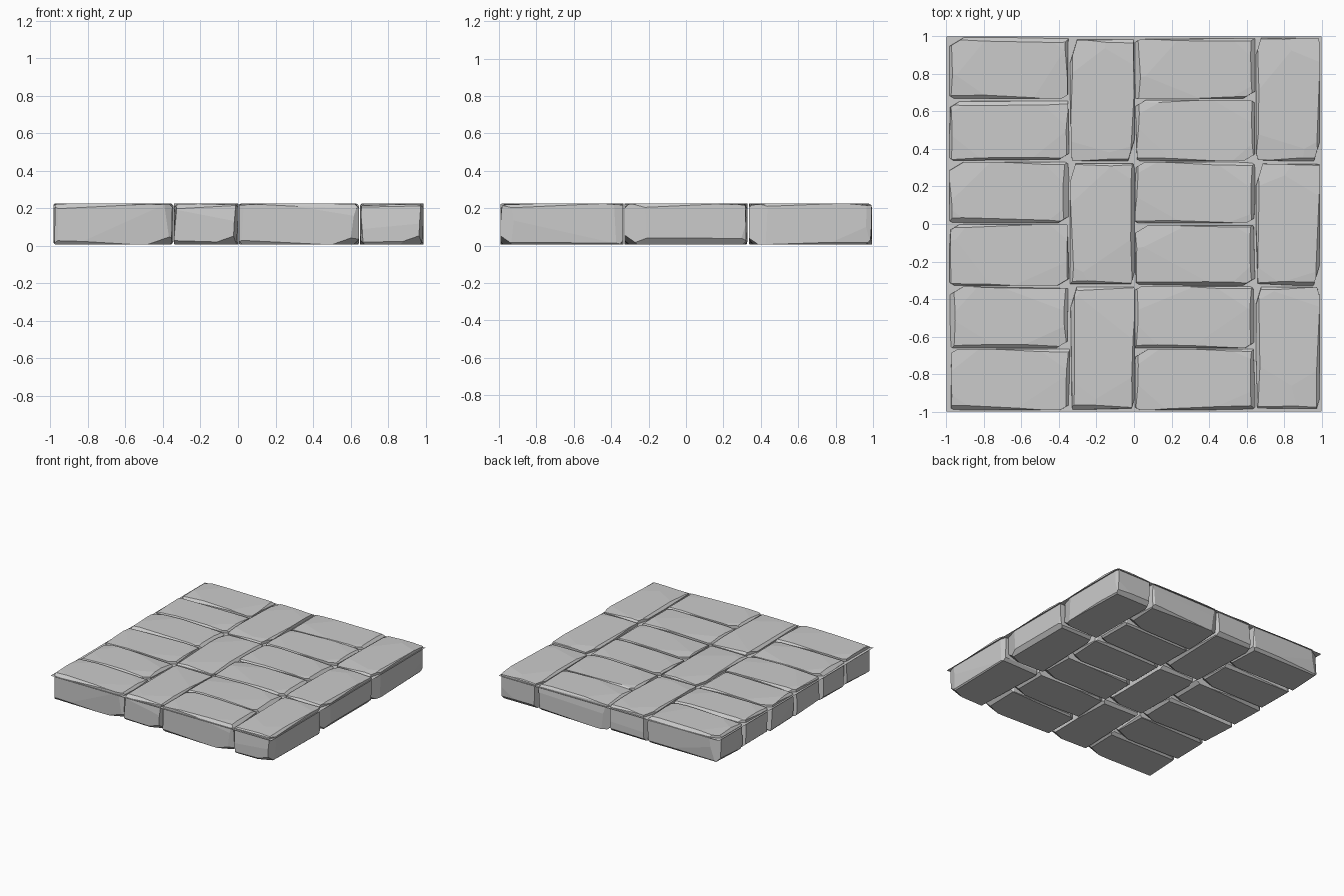
import bpy, bmesh, random
from mathutils import Vector

if "Cube" in bpy.data.objects:
    bpy.data.objects.remove(bpy.data.objects["Cube"])

random.seed(7)

stone_mat = bpy.data.materials.new("grey stone")
stone_mat.diffuse_color = (0.6, 0.6, 0.6, 1)
stone_mat.use_nodes = True
stone_mat.node_tree.nodes["Principled BSDF"].inputs["Base Color"].default_value = stone_mat.diffuse_color


def chop(bm, half, normal, depth):
    """Slice a flat facet off a block, 'depth' in from its outermost point."""
    n = Vector(normal).normalized()
    reach = sum(abs(n[i]) * half[i] for i in range(3)) - depth
    cut = bmesh.ops.bisect_plane(bm, geom=bm.verts[:] + bm.edges[:] + bm.faces[:],
                                 plane_co=n * reach, plane_no=n, clear_outer=True, dist=1e-5)
    edges = [e for e in cut["geom_cut"] if isinstance(e, bmesh.types.BMEdge)]
    if edges:
        bmesh.ops.holes_fill(bm, edges=edges, sides=0)


def stone(name, x0, x1, y0, y1):
    half = Vector(((x1 - x0) / 2, (y1 - y0) / 2, 0.109))
    bm = bmesh.new()
    bmesh.ops.create_cube(bm, size=1)
    bmesh.ops.scale(bm, vec=half * 2, verts=bm.verts)
    r = random.uniform
    long_x = half.x > half.y
    # upright corners: biggest at back left and front right
    for sx, sy, d in ((-1, 1, 0.035), (1, -1, 0.03), (-1, -1, 0.014), (1, 1, 0.012)):
        nx, ny = (0.6, 1) if long_x else (1, 0.3)
        chop(bm, half, (sx * nx, sy * ny, r(-0.1, 0.1)), d * r(0.8, 1.2))
    # worn upper and lower edges
    for sz in (1, -1):
        for s in (-1, 1):
            chop(bm, half, (s, r(-0.06, 0.06), sz * r(0.8, 1.2)), r(0.012, 0.022))
            chop(bm, half, (r(-0.06, 0.06), s, sz * r(0.8, 1.2)), r(0.012, 0.022))
    # chipped lower corner
    chop(bm, half, (0.35, -0.8, -1), r(0.03, 0.05))
    # shallow facets on the walking surface
    for sx, sy in ((1, -1), (-1, 1), (1, 1), (-1, -1)):
        chop(bm, half, (sx * r(0.02, 0.06), sy * r(0.03, 0.1), 1), r(0.005, 0.013))
    # shallow facets on the sides
    for s in (-1, 1):
        chop(bm, half, (s, r(-0.06, 0.06), r(-0.12, 0.12)), r(0.006, 0.012))
        chop(bm, half, (r(-0.05, 0.05), s, r(-0.12, 0.12)), r(0.006, 0.012))
    bmesh.ops.recalc_face_normals(bm, faces=bm.faces)
    add(name, bm, ((x0 + x1) / 2, (y0 + y1) / 2, 0.116))


def add(name, bm, location):
    mesh = bpy.data.meshes.new(name)
    bm.to_mesh(mesh)
    bm.free()
    mesh.materials.append(stone_mat)
    obj = bpy.data.objects.new(name, mesh)
    obj.location = location
    bpy.context.collection.objects.link(obj)


# mortar sheet between the stones
bm = bmesh.new()
bmesh.ops.create_grid(bm, x_segments=1, y_segments=1, size=1)
add("mortar_sheet", bm, (0, 0, 0.2))

# two columns of stones lying crosswise, six in each
for col, (x0, x1) in enumerate(((-0.985, -0.345), (0.005, 0.645))):
    for row in range(6):
        y0 = -0.992 + row * 0.332
        stone(f"cross_stone_{col}_{row}", x0, x1, y0, y0 + 0.326)

# two columns of stones lying lengthwise, three in each
for col, (x0, x1) in enumerate(((-0.34, 0.002), (0.65, 0.99))):
    for row in range(3):
        y0 = -0.992 + row * 0.664
        stone(f"long_stone_{col}_{row}", x0, x1, y0, y0 + 0.656)
